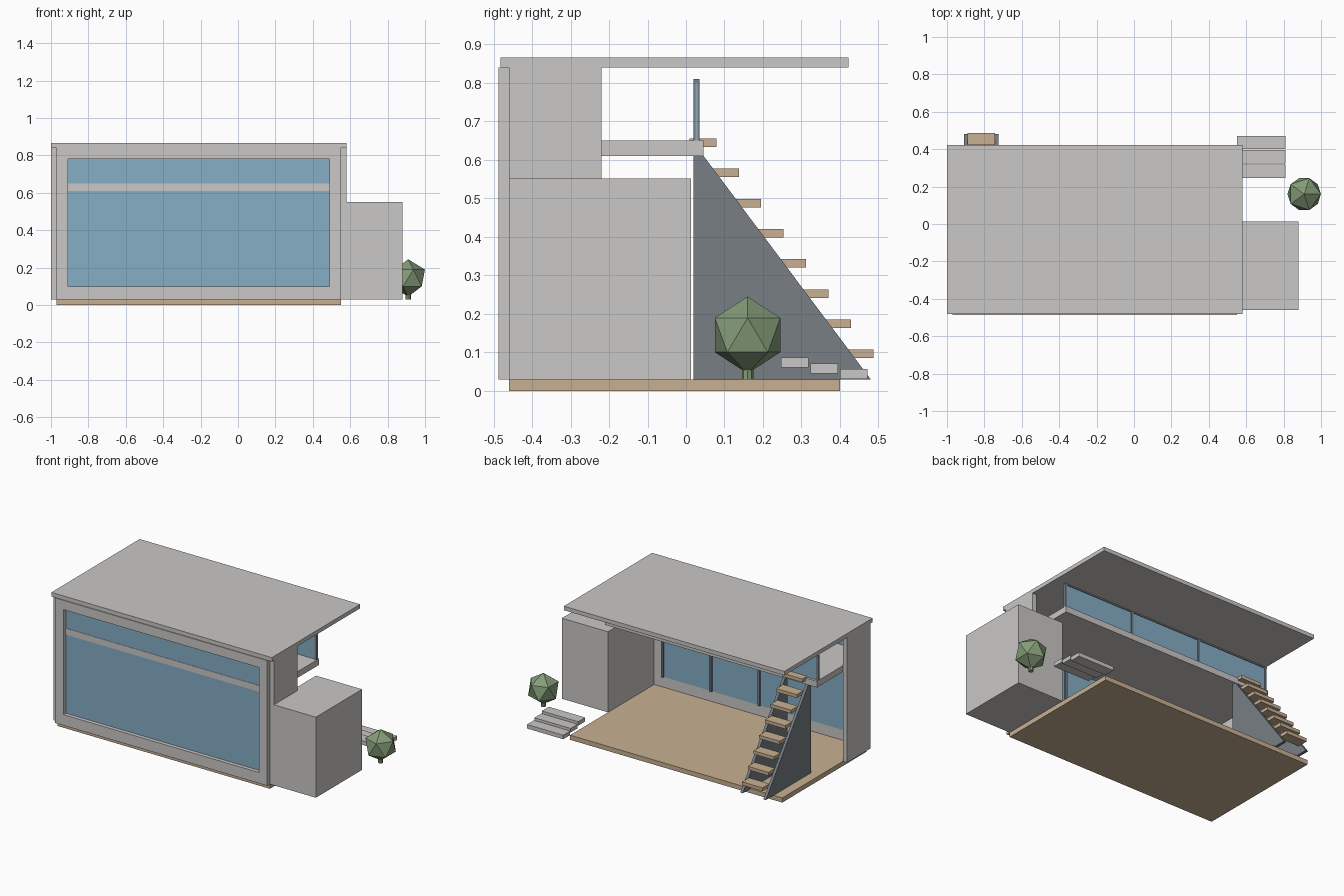
import bpy
import bmesh
from mathutils import Vector

cube = bpy.data.objects.get("Cube")
if cube:
    bpy.data.objects.remove(cube, do_unlink=True)


def material(name, rgb):
    m = bpy.data.materials.new(name)
    m.use_nodes = True
    m.diffuse_color = (*rgb, 1)
    m.node_tree.nodes["Principled BSDF"].inputs["Base Color"].default_value = (*rgb, 1)
    return m


concrete = material("light_concrete", (0.59, 0.58, 0.565))
timber = material("pale_timber", (0.58, 0.435, 0.29))
glass = material("blue_glass", (0.24, 0.42, 0.565))
steel = material("dark_steel", (0.19, 0.21, 0.235))
leaf = material("leaf_green", (0.235, 0.335, 0.19))


def finish(name, bm, mat):
    bmesh.ops.recalc_face_normals(bm, faces=bm.faces)
    mesh = bpy.data.meshes.new(name)
    bm.to_mesh(mesh)
    bm.free()
    mesh.materials.append(mat)
    obj = bpy.data.objects.new(name, mesh)
    bpy.context.collection.objects.link(obj)
    return obj


def box(name, mat, x, y, z):
    """Block given by its (low, high) range on each axis."""
    bm = bmesh.new()
    bmesh.ops.create_cube(bm, size=1)
    lo, hi = (Vector(c) for c in zip(x, y, z))
    for v in bm.verts:
        v.co = (lo + hi) / 2 + v.co * (hi - lo)
    return finish(name, bm, mat)


def extrude(bm, offset):
    geom = bmesh.ops.extrude_face_region(bm, geom=bm.faces[:])["geom"]
    verts = [g for g in geom if isinstance(g, bmesh.types.BMVert)]
    bmesh.ops.translate(bm, verts=verts, vec=offset)


def rectangle(bm, x, y, z):
    return [bm.verts.new((x[i], y, z[j])) for i, j in ((0, 0), (1, 0), (1, 1), (0, 1))]


INNER = (-0.97, 0.55)       # between the side walls
OPENING = (-0.91, 0.49)     # front window width
SILL = (0.10, 0.78)         # front window height
WALL_Y = (-0.46, -0.22)

# Slabs and walls
box("ground_floor", timber, INNER, (-0.46, 0.40), (0, 0.03))
box("roof", concrete, (-1, 0.58), (-0.482, 0.422), (0.84, 0.866))
box("upper_floor", concrete, INNER, (-0.464, 0.046), (0.61, 0.65))
box("left_end_wall", concrete, (-1, -0.97), WALL_Y, (0.03, 0.84))
box("right_end_wall", concrete, (0.55, 0.58), WALL_Y, (0.55, 0.84))
box("side_room", concrete, (0.55, 0.88), (-0.46, 0.013), (0.03, 0.552))

# Front window frame, a rectangular ring
bm = bmesh.new()
outer = rectangle(bm, INNER, -0.487, (0.03, 0.84))
inner = rectangle(bm, OPENING, -0.487, SILL)
for i in range(4):
    j = (i + 1) % 4
    bm.faces.new((outer[i], outer[j], inner[j], inner[i]))
extrude(bm, (0, 0.027, 0))
finish("front_frame", bm, concrete)

# Front glazing with bars on the inside
box("front_glass", glass, OPENING, (-0.462, -0.454), SILL)
for i in range(5):
    x = OPENING[0] + 0.007 + i * 0.3465
    box(f"window_bar_{i + 1}", steel, (x - 0.007, x + 0.007), (-0.454, -0.442), SILL)

# Balcony railing
box("railing_glass", glass, INNER, (0.0245, 0.0305), (0.65, 0.80))
box("railing_top", steel, INNER, (0.02, 0.035), (0.80, 0.81))
for i in range(4):
    x = -0.962 + i * 0.501
    box(f"railing_post_{i + 1}", steel, (x - 0.007, x + 0.007), (0.02, 0.035), (0.65, 0.80))

# Staircase: two wedge sides and floating treads
for name, x in (("outer", -0.908), ("inner", -0.743)):
    bm = bmesh.new()
    profile = ((0.02, 0.03), (0.48, 0.03), (0.046, 0.61), (0.02, 0.61))
    bm.faces.new([bm.verts.new((x, y, z)) for y, z in profile])
    extrude(bm, (0.018, 0, 0))
    finish(f"stair_side_{name}", bm, steel)
for i in range(8):
    y, z = 0.487 - i * 0.0583, 0.085 + i * 0.0784
    box(f"stair_tread_{i + 1}", timber, (-0.89, -0.743), (y - 0.07, y), (z, z + 0.022))

# Low entrance steps
for i in range(3):
    y, z = 0.247 + i * 0.0765, 0.06 - i * 0.0145
    box(f"entrance_step_{i + 1}", concrete, (0.55, 0.81), (y, y + 0.071), (z, z + 0.026))

# Small tree
bm = bmesh.new()
bmesh.ops.create_icosphere(bm, subdivisions=1, radius=0.1)
finish("tree_crown", bm, leaf).location = (0.91, 0.16, 0.145)
bm = bmesh.new()
bmesh.ops.create_cone(bm, cap_ends=True, segments=8, radius1=0.015, radius2=0.015, depth=0.05)
finish("tree_trunk", bm, leaf).location = (0.91, 0.16, 0.055)
